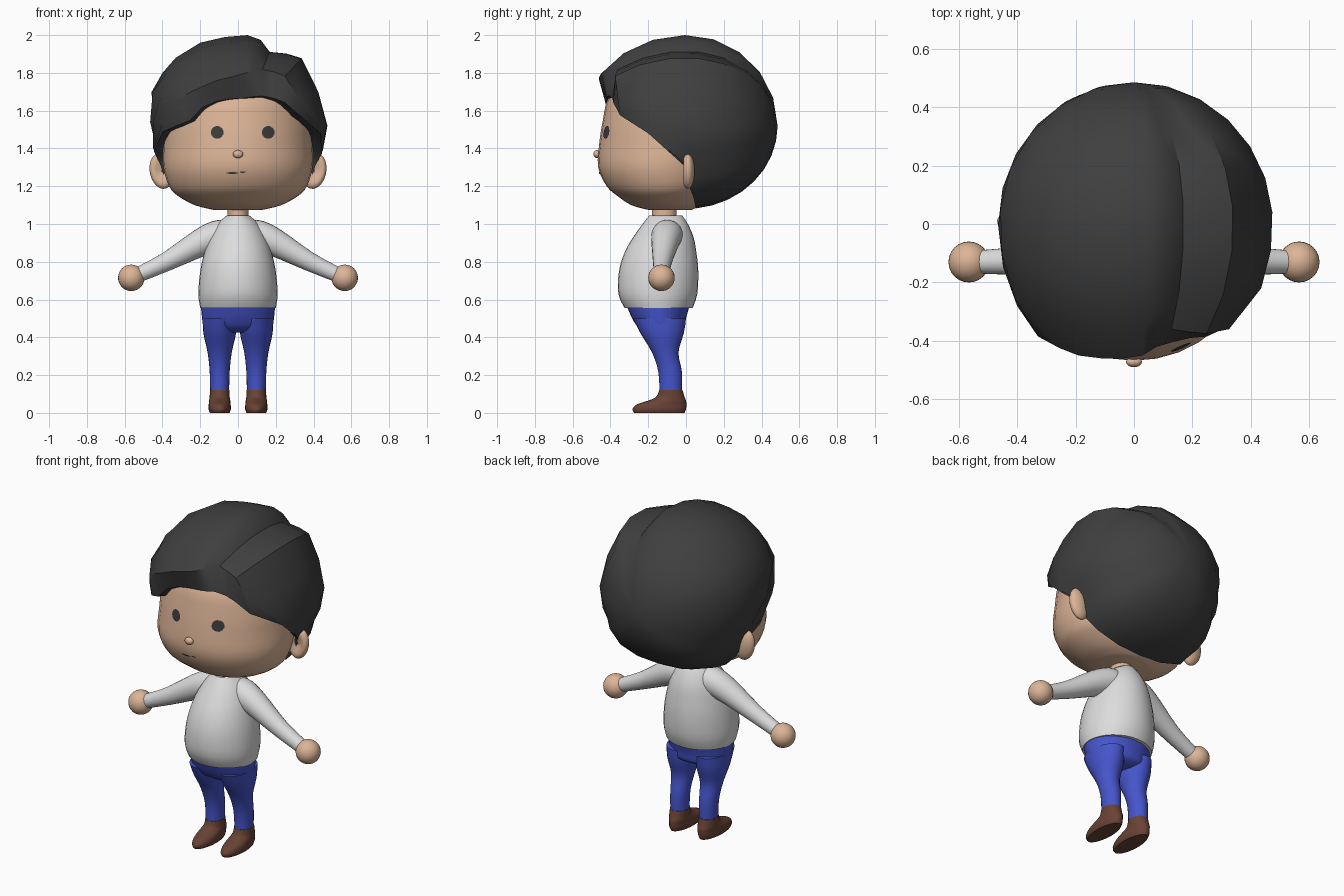
import bpy, bmesh, math
from mathutils import Vector, Matrix

if "Cube" in bpy.data.objects:
    bpy.data.objects.remove(bpy.data.objects["Cube"])


def material(name, r, g, b):
    mat = bpy.data.materials.new(name)
    mat.use_nodes = True
    mat.diffuse_color = (r, g, b, 1)
    shader = mat.node_tree.nodes["Principled BSDF"]
    shader.inputs["Base Color"].default_value = (r, g, b, 1)
    shader.inputs["Roughness"].default_value = 0.8
    return mat


SKIN = material("skin", 0.72, 0.46, 0.31)
HAIR = material("charcoal hair", 0.05, 0.05, 0.05)
SHIRT = material("light grey shirt", 0.72, 0.72, 0.72)
BLUE = material("blue trousers", 0.06, 0.09, 0.6)
BROWN = material("brown shoes", 0.14, 0.055, 0.035)
DARK = material("dark features", 0.045, 0.045, 0.045)


def finish(name, bm, mat, angle=45):
    """Turn a bmesh into a smooth-shaded object."""
    bmesh.ops.recalc_face_normals(bm, faces=bm.faces[:])
    mesh = bpy.data.meshes.new(name)
    bm.to_mesh(mesh)
    bm.free()
    mesh.materials.append(mat)
    obj = bpy.data.objects.new(name, mesh)
    bpy.context.collection.objects.link(obj)
    bpy.ops.object.select_all(action="DESELECT")
    obj.select_set(True)
    bpy.context.view_layer.objects.active = obj
    bpy.ops.object.shade_smooth_by_angle(angle=math.radians(angle))
    return obj


def refine(rows, steps=3):
    """Smooth curve through rows of numbers."""
    out = []
    for i in range(len(rows) - 1):
        p = [Vector(rows[max(0, min(len(rows) - 1, i + k))]) for k in (-1, 0, 1, 2)]
        for s in range(steps):
            t = s / steps
            out.append(p[1] + (p[2] - p[0]) * (t / 2)
                       + (p[0] * 2 - p[1] * 5 + p[2] * 4 - p[3]) * (t * t / 2)
                       + (p[1] * 3 - p[0] - p[2] * 3 + p[3]) * (t ** 3 / 2))
    return out + [Vector(rows[-1])]


def skin_rings(bm, rings, caps=True):
    """Bridge closed rings of points with quads."""
    loops = [[bm.verts.new(p) for p in ring] for ring in rings]
    n = len(loops[0])
    for a, b in zip(loops, loops[1:]):
        for i in range(n):
            j = (i + 1) % n
            bm.faces.new((a[i], a[j], b[j], b[i]))
    if caps:
        bm.faces.new(loops[0])
        bm.faces.new(loops[-1])
    return loops


def loft(name, rows, mat, cx=0, sides=32):
    """Stack of ellipses; each row is height, half width, front y, back y."""
    bm = bmesh.new()
    turns = [math.tau * i / sides for i in range(sides)]
    skin_rings(bm, [[(cx + w * math.cos(t), (f + b) / 2 + (b - f) / 2 * math.sin(t), z)
                     for t in turns] for z, w, f, b in refine(rows)])
    return finish(name, bm, mat)


def ball(name, centre, size, mat, tilt=0, dent=0):
    bm = bmesh.new()
    bmesh.ops.create_uvsphere(bm, u_segments=24, v_segments=16, radius=1)
    for v in bm.verts:
        # hollow on the front for ears
        if dent and v.co.y < 0:
            v.co.y += dent * max(0, 1 - 1.3 * math.hypot(v.co.x, v.co.z))
    bmesh.ops.transform(bm, verts=bm.verts, matrix=Matrix.Translation(centre)
                        @ Matrix.Rotation(tilt, 4, "Y") @ Matrix.Diagonal((*size, 1)))
    return finish(name, bm, mat)


# Head and neck
head_rows = [(1.075, 0.13, -0.2, 0.03), (1.1, 0.23, -0.29, 0.08), (1.15, 0.32, -0.365, 0.14),
             (1.2, 0.365, -0.42, 0.2), (1.3, 0.395, -0.465, 0.25), (1.42, 0.395, -0.46, 0.3),
             (1.55, 0.385, -0.44, 0.3), (1.68, 0.34, -0.405, 0.28), (1.8, 0.2, -0.28, 0.2)]
loft("head", head_rows, SKIN)
loft("neck", [(1, 0.055, -0.18, -0.05), (1.12, 0.055, -0.18, -0.05)], SKIN)
ball("nose", (0, -0.472, 1.37), (0.027, 0.018, 0.021), SKIN)


def face_y(x, z):
    rows = refine(head_rows)
    for p, q in zip(rows, rows[1:]):
        if p[0] <= z <= q[0]:
            _, w, f, b = p.lerp(q, (z - p[0]) / (q[0] - p[0]))
            return (f + b) / 2 - (b - f) / 2 * math.sqrt(1 - (x / w) ** 2)


def face_plate(name, cx, cz, w, h, sides):
    """Thin painted patch that follows the face."""
    bm = bmesh.new()
    rings = []
    for s in (1, 0.7, 0.4, 0.1):
        ring = []
        for i in range(sides):
            t = math.tau * (i + 0.5) / sides
            x, z = cx + s * w * math.cos(t), cz + s * h * math.sin(t)
            ring.append((x, face_y(x, z) - 0.004, z))
        rings.append(ring)
    loops = skin_rings(bm, rings, caps=False)
    bm.faces.new(loops[-1])
    obj = finish(name, bm, DARK)
    # keep the patch facing forward
    if obj.data.polygons[0].normal.y > 0:
        obj.data.flip_normals()


face_plate("right_eye", -0.11, 1.485, 0.034, 0.034, 12)
face_plate("left_eye", 0.16, 1.485, 0.034, 0.034, 12)
face_plate("mouth_right", -0.03, 1.27, 0.032, 0.005, 8)
face_plate("mouth_left", 0.025, 1.275, 0.016, 0.004, 8)

# Hair: strands run from the back of the head to the hairline.
# Each row: silhouette x, silhouette z, tip y, drop and push of the rim.
strands = [(0.05, 0.48, -0.45, 0.13, 0.035), (0.12, 0.455, -0.42, 0.14, 0),
           (0.17, 0.395, -0.36, 0.14, -0.045), (0.26, 0.385, -0.37, 0.14, -0.02),
           (0.34, 0.36, -0.375, 0.14, -0.01), (0.43, 0.18, -0.36, 0.08, 0.01),
           (0.475, 0, -0.22, 0.04, 0.02), (0.45, -0.13, -0.09, 0.02, 0.01),
           (0.41, -0.2, -0.01, 0.01, 0), (0.39, -0.28, 0, 0, 0),
           (0.3, -0.38, 0.04, 0, 0), (0.15, -0.43, 0.05, 0, 0),
           (0, -0.44, 0.05, 0, 0), (-0.15, -0.43, 0.05, 0, 0),
           (-0.3, -0.38, 0.04, 0, 0), (-0.39, -0.28, 0, 0, 0),
           (-0.41, -0.2, -0.01, 0.01, 0), (-0.45, -0.12, -0.09, 0.02, 0.01),
           (-0.465, 0.02, -0.28, 0.05, 0.02), (-0.46, 0.18, -0.385, 0.13, 0.02),
           (-0.4, 0.28, -0.425, 0.15, 0.02), (-0.33, 0.36, -0.45, 0.11, 0.03),
           (-0.2, 0.44, -0.46, 0.11, 0.04), (-0.07, 0.47, -0.46, 0.115, 0.04)]
STEPS = 8
middle = Vector((0, 0, 1.52))
columns = []
for sx, sz, tip, drop, push in strands:
    last = math.acos(tip / (0.55 if tip < 0 else 0.485))
    column = []
    for k in range(1, STEPS + 1):
        a = last * k / STEPS
        depth = 0.55 if a > math.pi / 2 else 0.485
        column.append(middle + Vector((sx * math.sin(a), depth * math.cos(a), sz * math.sin(a))))
    rim = column[-1] + Vector((0, push, -drop))
    column += [rim, middle + (rim - middle) * 0.8]
    columns.append(column)
bm = bmesh.new()
loops = skin_rings(bm, list(zip(*columns)), caps=False)
pole = bm.verts.new(middle + Vector((0, 0.485, 0)))
for a, b in zip(loops[0], loops[0][1:] + loops[0][:1]):
    bm.faces.new((a, b, pole))
finish("hair", bm, HAIR, 38)

# Shirt body and hips
loft("shirt", [(0.555, 0.2, -0.325, 0.035), (0.63, 0.21, -0.358, 0.06), (0.75, 0.2, -0.355, 0.065),
               (0.85, 0.178, -0.325, 0.055), (0.93, 0.15, -0.28, 0.04),
               (1, 0.11, -0.23, 0.01), (1.045, 0.06, -0.195, -0.02)], SHIRT)
loft("trouser_hips", [(0.425, 0.12, -0.2, -0.06), (0.45, 0.178, -0.25, -0.01),
                      (0.5, 0.19, -0.285, 0), (0.57, 0.197, -0.315, 0.02)], BLUE)

# Paired parts
for side, s in (("left", 1), ("right", -1)):
    ball(side + "_ear", (s * 0.405, 0.01, 1.28), (0.062, 0.036, 0.095), SKIN, s * 0.2, 0.9)
    ball(side + "_hand", (s * 0.565, -0.13, 0.715), (0.07, 0.07, 0.07), SKIN)

    # Sleeve: tapered tube from shoulder to wrist
    path = refine([(0.03, -0.1, 0.955, 0.075), (0.1, -0.1, 0.94, 0.083), (0.2, -0.11, 0.9, 0.073),
                   (0.38, -0.125, 0.8, 0.05), (0.53, -0.13, 0.73, 0.04)])
    bm = bmesh.new()
    rings = []
    for x, y, z, r in path:
        slope = 0.45
        rings.append([(s * (x + r * math.sin(slope) * math.cos(t)), y + r * math.sin(t),
                       z + r * math.cos(slope) * math.cos(t))
                      for t in (math.tau * i / 24 for i in range(24))])
    skin_rings(bm, rings)
    finish(side + "_sleeve", bm, SHIRT)

    loft(side + "_trouser_leg", [(0.11, 0.05, -0.14, -0.02), (0.22, 0.053, -0.147, -0.022),
                                 (0.32, 0.064, -0.18, -0.04), (0.42, 0.086, -0.24, -0.012),
                                 (0.5, 0.09, -0.28, 0)], BLUE, s * 0.097, 24)
    loft(side + "_shoe", [(0, 0.052, -0.275, -0.008), (0.02, 0.059, -0.283, 0),
                          (0.045, 0.058, -0.26, 0.002), (0.065, 0.056, -0.2, 0),
                          (0.085, 0.053, -0.158, -0.008), (0.12, 0.052, -0.142, -0.018)],
         BROWN, s * 0.097, 24)
